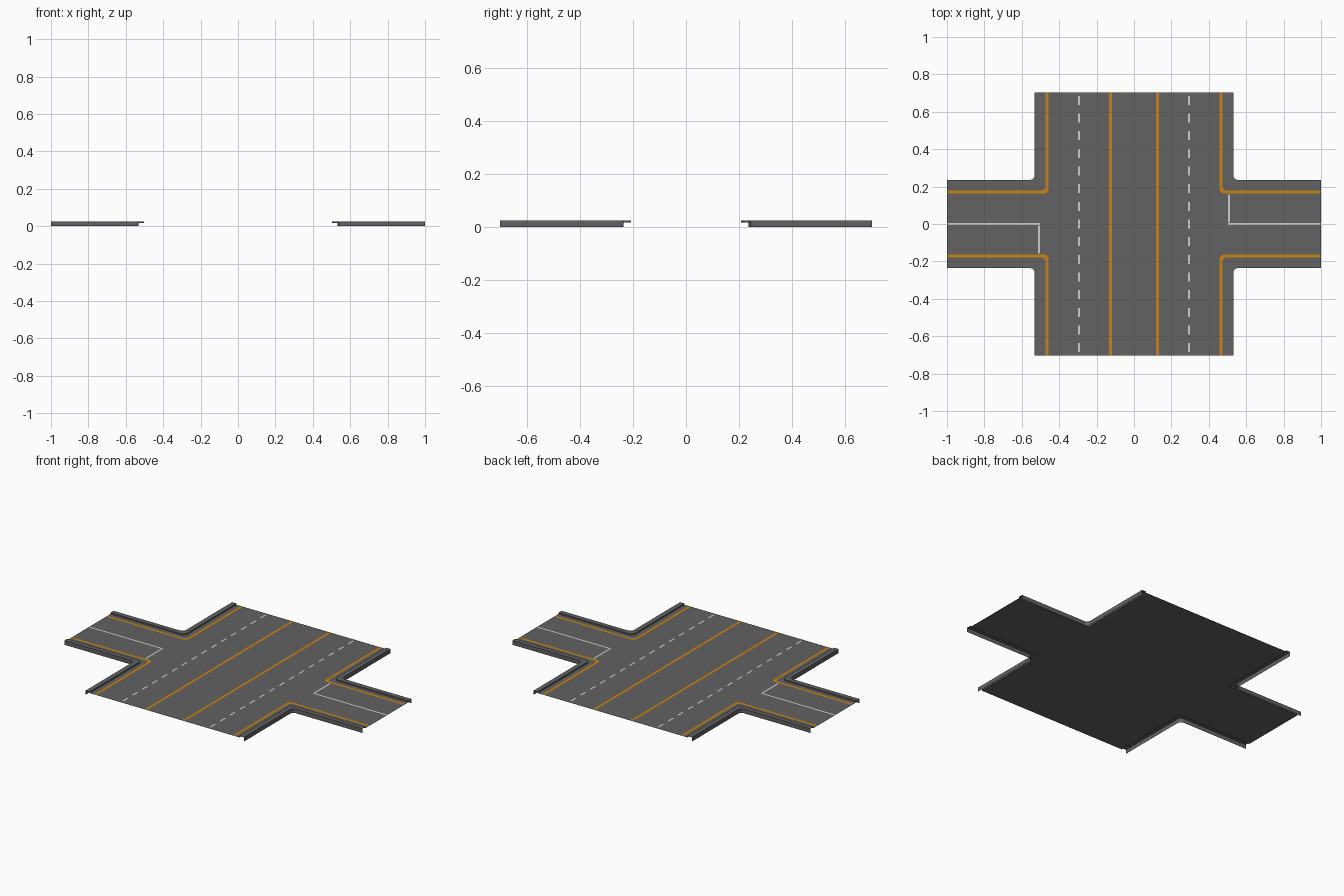
import bpy
import math

if "Cube" in bpy.data.objects:
    bpy.data.objects.remove(bpy.data.objects["Cube"])

# Main dimensions
LX, LY = 1.0, 0.702         # half extents of the whole crossing
AX, AY = 0.531, 0.236       # half widths of main road and side road
CURB = 0.029                # curb width
ROAD_Z, TOP_Z = 0.0175, 0.0255
MARK_Z = ROAD_Z + 0.0006
R, SEG = 0.024, 6           # corner rounding


def material(name, rgb):
    m = bpy.data.materials.new(name)
    m.diffuse_color = (*rgb, 1)
    m.use_nodes = True
    m.node_tree.nodes["Principled BSDF"].inputs["Base Color"].default_value = m.diffuse_color
    return m


ASPHALT = material("asphalt grey", (0.122, 0.122, 0.122))
AMBER = material("amber paint", (0.58, 0.225, 0.006))
WHITE = material("white paint", (0.62, 0.62, 0.62))


def make(name, verts, faces, mat, smooth=False):
    me = bpy.data.meshes.new(name)
    me.from_pydata(verts, [], faces)
    me.materials.append(mat)
    ob = bpy.data.objects.new(name, me)
    bpy.context.collection.objects.link(ob)
    if smooth:
        bpy.ops.object.select_all(action='DESELECT')
        ob.select_set(True)
        bpy.context.view_layer.objects.active = ob
        bpy.ops.object.shade_smooth_by_angle(angle=math.radians(30))
    return ob


def corner_path(d):
    """Rounded L path in the +x +y quadrant, d inward from the outer edge."""
    x, y = AX - d, AY - d
    pts = [(x, LY)]
    for k in range(SEG + 1):
        a = math.pi + k * math.pi / 2 / SEG
        pts.append((x + R + R * math.cos(a), y + R + R * math.sin(a)))
    return pts + [(LX, y)]


def sweep_corners(name, profile, mat, smooth=False):
    """Sweep a (inset, height) profile round all four corners."""
    verts, faces = [], []
    n = len(profile)
    for sx in (1, -1):
        for sy in (1, -1):
            base = len(verts)
            rows = list(zip(*[corner_path(d) for d, _ in profile]))
            for row in rows:
                verts += [(sx * x, sy * y, z) for (x, y), (_, z) in zip(row, profile)]
            for i in range(len(rows) - 1):
                for j in range(n - 1):
                    a = base + i * n + j
                    f = (a, a + 1, a + n + 1, a + n)
                    faces.append(f if sx * sy > 0 else f[::-1])
    return make(name, verts, faces, mat, smooth)


def rects(name, boxes, mat):
    """Flat painted rectangles given as (x0, x1, y0, y1)."""
    verts, faces = [], []
    for x0, x1, y0, y1 in boxes:
        b = len(verts)
        verts += [(x, y, MARK_Z) for x, y in ((x0, y0), (x1, y0), (x1, y1), (x0, y1))]
        faces.append((b, b + 1, b + 2, b + 3))
    return make(name, verts, faces, mat)


# Road surface: cross-shaped sheet bounded by the inside of the curbs
q = corner_path(CURB)
outline = (q[::-1] + [(-x, y) for x, y in q]
           + [(-x, -y) for x, y in q[::-1]] + [(x, -y) for x, y in q])
make("road_surface", [(x, y, ROAD_Z) for x, y in outline],
     [tuple(range(len(outline)))], ASPHALT)

# Curbs: open profile with outer wall, top and inner step
sweep_corners("curbs", [(0, 0), (0, TOP_Z), (CURB, TOP_Z), (CURB, ROAD_Z)], ASPHALT, True)

# Amber edge lines following the curbs
sweep_corners("edge_lines", [(0.058, MARK_Z), (0.073, MARK_Z)], AMBER)

# Amber median lines
rects("median_lines", [(s * 0.126 - 0.0075, s * 0.126 + 0.0075, -LY, LY)
                       for s in (-1, 1)], AMBER)

# White dashed lane dividers
rects("lane_dashes", [(s * 0.294 - 0.005, s * 0.294 + 0.005,
                       k * 0.0945 - 0.024, k * 0.0945 + 0.024)
                      for s in (-1, 1) for k in range(-7, 8)], WHITE)

# White side-road centre lines and stop lines
rects("side_road_lines", [(-LX, -0.503, -0.005, 0.005), (0.503, LX, -0.005, 0.005),
                          (-0.513, -0.503, -0.157, -0.008),
                          (0.503, 0.513, 0.008, 0.157)], WHITE)
